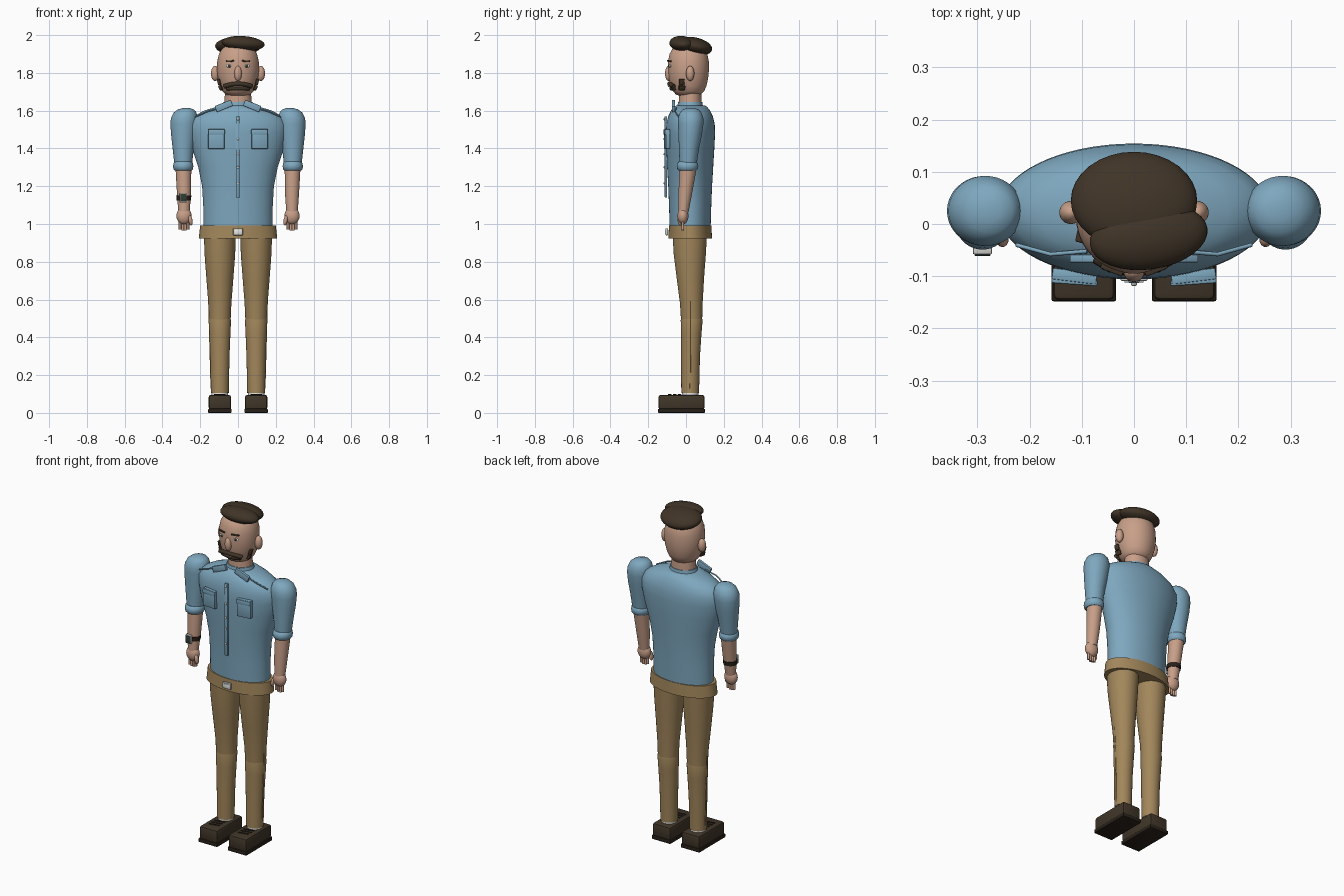
import bpy, bmesh, math
from mathutils import Vector

if "Cube" in bpy.data.objects:
    bpy.data.objects.remove(bpy.data.objects["Cube"], do_unlink=True)


def material(name, r, g, b):
    m = bpy.data.materials.new(name)
    m.use_nodes = True
    m.diffuse_color = (r, g, b, 1)
    m.node_tree.nodes["Principled BSDF"].inputs["Base Color"].default_value = (r, g, b, 1)
    return m


SHIRT = material("shirt blue", .21, .39, .52)
SKIN = material("skin", .58, .35, .25)
KHAKI = material("khaki", .36, .24, .105)
HAIR = material("hair brown", .050, .034, .020)
SHOE = material("shoe brown", .052, .037, .022)
SOLE = material("sole dark", .022, .015, .010)
SILVER = material("silver", .62, .62, .60)
WHITE = material("white", .85, .85, .82)
GLASS = material("watch face", .03, .045, .035)


def finish(name, bm, mat, angle=40):
    """Turn a bmesh into a shaded object."""
    bmesh.ops.recalc_face_normals(bm, faces=bm.faces)
    mesh = bpy.data.meshes.new(name)
    bm.to_mesh(mesh)
    bm.free()
    mesh.materials.append(mat)
    ob = bpy.data.objects.new(name, mesh)
    bpy.context.collection.objects.link(ob)
    bpy.ops.object.select_all(action="DESELECT")
    bpy.context.view_layer.objects.active = ob
    ob.select_set(True)
    bpy.ops.object.shade_smooth_by_angle(angle=math.radians(angle))
    return ob


def loft(name, rings, mat, sides=40):
    """Skin elliptical rings given as (z, centre x, centre y, radius x, radius y)."""
    bm = bmesh.new()
    loops = []
    for z, cx, cy, rx, ry in rings:
        loops.append([bm.verts.new((cx + rx * math.cos(math.tau * i / sides),
                                    cy + ry * math.sin(math.tau * i / sides), z))
                      for i in range(sides)])
    for a, b in zip(loops, loops[1:]):
        for i in range(sides):
            j = (i + 1) % sides
            bm.faces.new((a[i], a[j], b[j], b[i]))
    bm.faces.new(loops[0])
    bm.faces.new(loops[-1])
    return finish(name, bm, mat)


def ball(name, loc, size, mat, rot=(0, 0, 0)):
    bm = bmesh.new()
    bmesh.ops.create_uvsphere(bm, u_segments=32, v_segments=20, radius=1)
    bmesh.ops.scale(bm, vec=size, verts=bm.verts)
    ob = finish(name, bm, mat, 60)
    ob.location, ob.rotation_euler = loc, [math.radians(a) for a in rot]
    return ob


def block(name, loc, size, mat, rot=(0, 0, 0), bevel=.003):
    bm = bmesh.new()
    bmesh.ops.create_cube(bm, size=1)
    bmesh.ops.scale(bm, vec=size, verts=bm.verts)
    bmesh.ops.bevel(bm, geom=bm.edges[:], offset=bevel, segments=2, profile=.5, affect="EDGES")
    ob = finish(name, bm, mat)
    ob.location, ob.rotation_euler = loc, [math.radians(a) for a in rot]
    return ob


def tube(name, points, radius, mat):
    """Rounded tube through a few points."""
    curve = bpy.data.curves.new(name, "CURVE")
    curve.dimensions = "3D"
    curve.bevel_depth, curve.bevel_resolution = radius, 3
    curve.use_fill_caps = True
    spline = curve.splines.new("POLY")
    spline.points.add(len(points) - 1)
    for p, co in zip(spline.points, points):
        p.co = (*co, 1)
    curve.materials.append(mat)
    ob = bpy.data.objects.new(name, curve)
    bpy.context.collection.objects.link(ob)


# Torso, belt and neck
loft("shirt_torso", [(.97, 0, .022, .183, .108), (1.10, 0, .022, .184, .112),
                     (1.20, 0, .022, .190, .116), (1.30, 0, .022, .210, .122),
                     (1.40, 0, .023, .243, .127), (1.48, 0, .024, .260, .130),
                     (1.53, 0, .024, .260, .128), (1.57, 0, .024, .235, .118),
                     (1.60, 0, .024, .180, .104), (1.62, 0, .024, .115, .088),
                     (1.628, 0, .024, .085, .075)], SHIRT, 64)
loft("waistband", [(.922, 0, .022, .208, .116), (.993, 0, .022, .200, .112)], KHAKI, 64)
loft("neck", [(1.60, 0, .022, .074, .062), (1.72, 0, .022, .068, .058)], SKIN)
loft("shirt_neckline", [(1.61, 0, .022, .085, .070), (1.645, 0, .022, .076, .064)], SHIRT)

# Shirt front details
block("button_placket", (0, -.107, 1.355), (.022, .012, .43), SHIRT)
for z in (1.555, 1.45, 1.37, 1.30, 1.215):
    ball("shirt_button", (0, -.115, z), (.006, .004, .006), SILVER)
block("belt_buckle", (0, -.102, .958), (.052, .014, .036), SILVER)
block("buckle_plate", (0, -.110, .958), (.036, .004, .022), WHITE, bevel=.001)

# Head, hair and face
loft("head", [(1.678, 0, .013, .045, .045), (1.685, 0, .013, .066, .066),
              (1.705, 0, .013, .084, .084), (1.73, 0, .013, .095, .095),
              (1.77, 0, .013, .106, .104), (1.81, 0, .013, .111, .108),
              (1.86, 0, .013, .110, .108), (1.90, 0, .013, .101, .100),
              (1.94, 0, .013, .078, .078), (1.96, 0, .013, .04, .04)], SKIN, 48)
ball("hair_back", (0, .045, 1.942), (.121, .095, .046), HAIR, (-12, 0, 0))
ball("hair_front", (.028, -.024, 1.956), (.114, .063, .039), HAIR, (0, 4, 8))
ball("nose", (0, -.091, 1.797), (.020, .020, .040), SKIN)
tube("moustache", [(x, -.088 + 4.5 * x * x, 1.742 - 2.6 * x * x)
                   for x in [i * .012 for i in range(-6, 7)]], .012, HAIR)
tube("chin_beard", [(x, -.077 + 4.5 * x * x, 1.718)
                    for x in [i * .012 for i in range(-5, 6)]], .011, HAIR)
block("mouth", (0, -.091, 1.728), (.05, .008, .006), SKIN, bevel=.001)

for s, side in ((-1, "right"), (1, "left")):
    # Face pairs
    ball(side + "_ear", (s * .121, .022, 1.797), (.022, .022, .040), SKIN)
    ball(side + "_eye", (s * .046, -.084, 1.836), (.017, .006, .008), WHITE)
    ball(side + "_pupil", (s * .046, -.089, 1.836), (.006, .004, .007), GLASS)
    block(side + "_eyebrow", (s * .042, -.087, 1.862), (.045, .012, .008), HAIR, (0, s * 4, s * 22), .002)
    block(side + "_sideburn", (s * .099, -.022, 1.752), (.016, .028, .032), HAIR, (0, s * 15, s * 12))
    block(side + "_jaw_beard", (s * .090, -.022, 1.722), (.016, .034, .026), HAIR, (0, s * 22, s * 18))

    # Collar, pocket and shoulder seam
    block(side + "_collar", (s * .075, -.066, 1.625), (.092, .016, .034), SHIRT, (0, s * 22, 0))
    block(side + "_pocket", (s * .114, -.100, 1.45), (.086, .022, .104), SHIRT, (0, 0, s * 7))
    block(side + "_pocket_flap", (s * .114, -.110, 1.487), (.088, .012, .026), SHIRT, (0, 0, s * 4))
    tube(side + "_shoulder_seam", [(s * .09, -.052, 1.615), (s * .16, -.058, 1.597),
                                   (s * .225, -.04, 1.568)], .004, SHIRT)

    # Sleeve, forearm and hand
    ax = s * .286
    loft(side + "_sleeve", [(1.30, ax + s * .004, .010, .045, .044), (1.40, ax + s * .004, .016, .056, .053),
                            (1.47, ax + s * .002, .022, .066, .062), (1.53, ax, .025, .072, .067),
                            (1.56, ax - s * .002, .025, .071, .067), (1.59, ax - s * .006, .025, .060, .057),
                            (1.606, ax - s * .010, .025, .043, .042), (1.614, ax - s * .012, .025, .018, .018)], SHIRT)
    loft(side + "_sleeve_cuff", [(1.283, ax + s * .004, .008, .044, .046), (1.290, ax + s * .004, .008, .051, .054),
                                 (1.306, ax + s * .004, .008, .054, .057), (1.322, ax + s * .004, .008, .051, .054),
                                 (1.330, ax + s * .004, .008, .044, .046)], SHIRT)
    loft(side + "_forearm", [(1.06, ax, -.014, .030, .027), (1.16, ax, -.004, .037, .036),
                             (1.30, ax + s * .003, .012, .042, .045)], SKIN)
    ball(side + "_hand", (ax, -.016, 1.043), (.040, .029, .045), SKIN)
    for i in range(4):
        fx = ax + s * (.021 - i * .014)
        tube(side + "_finger", [(fx, -.018, 1.02), (fx, -.017, .972 - .006 * (i in (1, 2)))], .007, SKIN)
    ball(side + "_thumb", (ax - s * .034, -.030, 1.020), (.011, .014, .028), SKIN, (0, s * 10, 0))

    # Trouser leg and side seam
    lx = s * .096
    loft(side + "_thigh", [(.47, lx, .030, .056, .055), (.58, lx, .028, .061, .060),
                           (.72, lx, .023, .072, .073), (.84, lx, .020, .081, .085),
                           (.96, lx, .020, .085, .092)], KHAKI)
    loft(side + "_shin", [(.105, lx, .022, .047, .047), (.30, lx, .024, .051, .050),
                          (.42, lx, .028, .056, .054), (.49, lx, .030, .059, .058),
                          (.51, lx, .030, .054, .053)], KHAKI)
    tube(side + "_side_seam", [(lx + s * .047, .022, .13), (lx + s * .053, .024, .35),
                               (lx + s * .060, .024, .61)], .0025, KHAKI)

    # Shoe
    loft(side + "_sock", [(.08, lx, .022, .043, .043), (.115, lx, .022, .043, .043)], WHITE)
    block(side + "_shoe", (lx, -.024, .056), (.119, .244, .078), SHOE, bevel=.012)
    block(side + "_sole", (lx, -.024, .011), (.124, .248, .022), SOLE, bevel=.004)
    for y in (-.092, -.066, -.040):
        tube(side + "_lace", [(lx - .03, y, .096), (lx + .03, y + .012, .096)], .004, SOLE)

# Wristwatch
loft("watch_strap", [(1.125, -.287, -.008, .038, .037), (1.150, -.287, -.006, .040, .039)], SOLE)
block("watch_case", (-.290, -.050, 1.139), (.037, .016, .050), SILVER)
block("watch_face", (-.290, -.059, 1.139), (.030, .004, .042), GLASS, bevel=.001)
